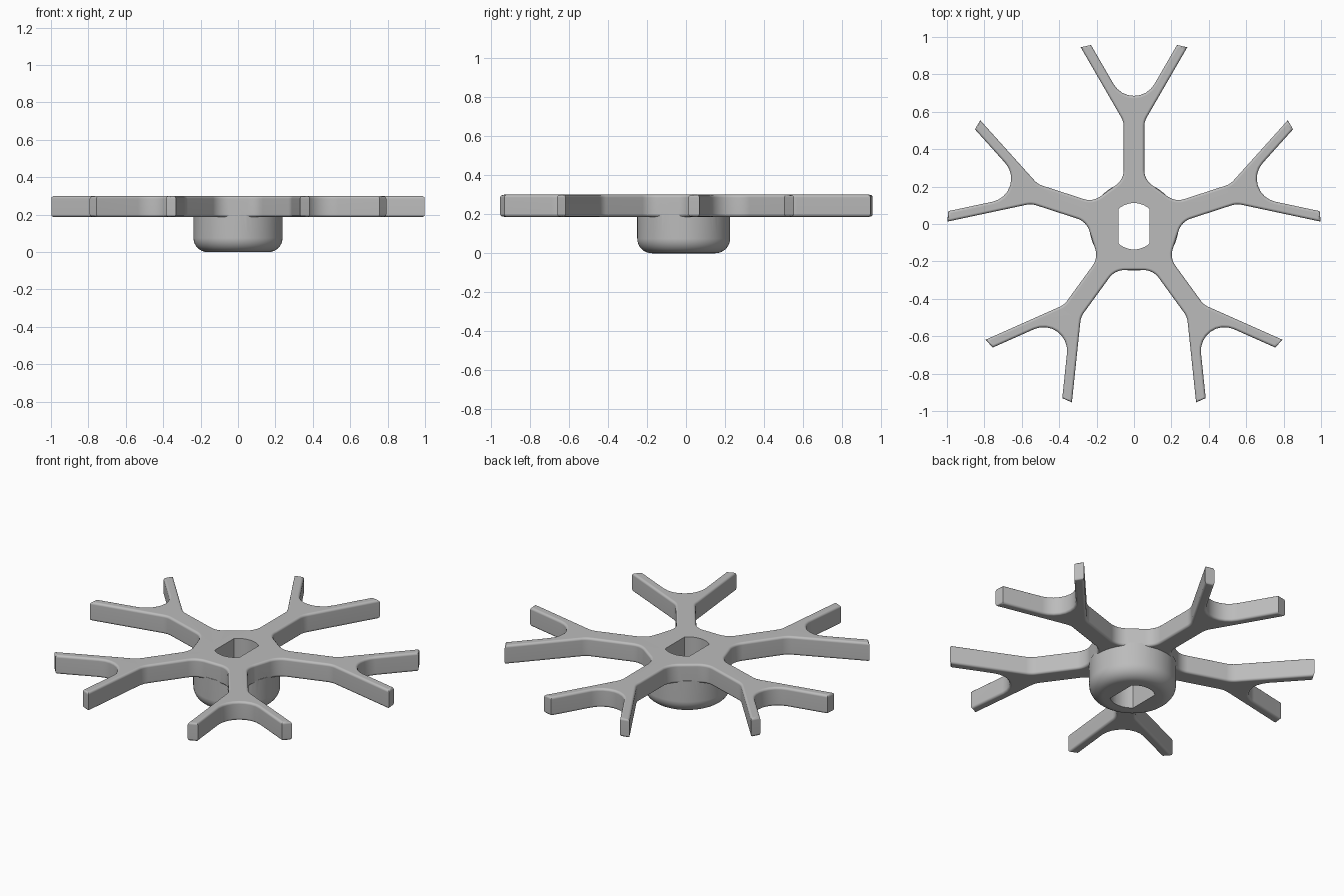
import bpy, bmesh
from math import radians, sin, cos, tan, asin, sqrt, pi
from mathutils import Vector, Matrix

if "Cube" in bpy.data.objects:
    bpy.data.objects.remove(bpy.data.objects["Cube"], do_unlink=True)

CENTRE_Y = -0.012
BOTTOM, TOP = 0.187, 0.30

grey = bpy.data.materials.new("plain grey")
grey.use_nodes = True
colour = (0.5, 0.5, 0.5, 1)
grey.diffuse_color = colour
grey.node_tree.nodes["Principled BSDF"].inputs["Base Color"].default_value = colour


def fillet(corners, steps=8):
    """Round each (point, radius) corner of a closed polygon."""
    out = []
    for i, (p, r) in enumerate(corners):
        if r == 0:
            out.append(p)
            continue
        a = (corners[i - 1][0] - p).normalized()
        b = (corners[(i + 1) % len(corners)][0] - p).normalized()
        half = a.angle(b) / 2
        centre = p + (a + b).normalized() * r / sin(half)
        start = p + a * r / tan(half) - centre
        end = p + b * r / tan(half) - centre
        turn = start.angle_signed(end)
        for k in range(steps + 1):
            out.append(centre + Matrix.Rotation(-turn * k / steps, 2) @ start)
    return out


def new_object(name, bm):
    bmesh.ops.recalc_face_normals(bm, faces=bm.faces)
    mesh = bpy.data.meshes.new(name)
    bm.to_mesh(mesh)
    bm.free()
    mesh.materials.append(grey)
    ob = bpy.data.objects.new(name, mesh)
    ob.location.y = CENTRE_Y
    bpy.context.collection.objects.link(ob)
    return ob


def extrude_outline(points, z0, z1):
    bm = bmesh.new()
    face = bm.faces.new([bm.verts.new((p.x, p.y, z0)) for p in points])
    ext = bmesh.ops.extrude_face_region(bm, geom=[face])
    top = [g for g in ext["geom"] if isinstance(g, bmesh.types.BMVert)]
    bmesh.ops.translate(bm, verts=top, vec=(0, 0, z1 - z0))
    return bm


# Five forked arms, as one rounded outline
half_arm = [((0.25, 0.055), 0.1), ((0.559, 0.055), 0.1),
            ((0.957, 0.285), 0), ((0.969, 0.23), 0)]
arm = [((u, -v), r) for (u, v), r in half_arm]
arm += [((0.571, 0), 0.126)] + half_arm[::-1]
corners = []
for i in range(5):
    rot = Matrix.Rotation(radians(90 + 72 * i), 2)
    corners += [(rot @ Vector(p), r) for p, r in arm]
bm = extrude_outline(fillet(corners), BOTTOM, TOP)
bmesh.ops.recalc_face_normals(bm, faces=bm.faces)
rims = [e for e in bm.edges if abs(e.verts[0].co.z - e.verts[1].co.z) < 1e-5]
bmesh.ops.bevel(bm, geom=rims, offset=0.014, segments=3, profile=0.5,
                affect='EDGES', clamp_overlap=True)
star = new_object("forked_arms", bm)

# Round hub with a softened lower edge
R, SOFT = 0.238, 0.075
profile = [(0, 0)] + [(R - SOFT + SOFT * sin(k * pi / 16), SOFT - SOFT * cos(k * pi / 16))
                      for k in range(9)] + [(R, 0.203), (0, 0.203)]
bm = bmesh.new()
verts = [bm.verts.new((x, 0, z)) for x, z in profile]
edges = [bm.edges.new(pair) for pair in zip(verts, verts[1:])]
bmesh.ops.spin(bm, geom=verts + edges, cent=(0, 0, 0), axis=(0, 0, 1),
               angle=2 * pi, steps=64)
bmesh.ops.remove_doubles(bm, verts=bm.verts, dist=1e-5)
hub = new_object("hub", bm)

# Shaft hole with two flat sides
HOLE_R, FLAT = 0.124, 0.082
span = asin(FLAT / HOLE_R)
arc = [Vector((HOLE_R * sin(t), HOLE_R * cos(t)))
       for t in [span - 2 * span * k / 12 for k in range(13)]]
hole = new_object("shaft_hole_cutter", extrude_outline(arc + [-p for p in arc], -0.1, 0.5))

# Join the hub, cut the hole and smooth the result
bpy.context.view_layer.objects.active = star
for tool, operation in ((hub, 'UNION'), (hole, 'DIFFERENCE')):
    mod = star.modifiers.new(tool.name, 'BOOLEAN')
    mod.object, mod.operation, mod.solver = tool, operation, 'EXACT'
    bpy.ops.object.modifier_apply(modifier=mod.name)
    bpy.data.objects.remove(tool, do_unlink=True)
star.name = "forked_arms_and_hub"
bpy.ops.object.select_all(action='DESELECT')
star.select_set(True)
bpy.ops.object.shade_smooth_by_angle(angle=radians(35))
weighted = star.modifiers.new("flat_face_normals", 'WEIGHTED_NORMAL')
weighted.keep_sharp = True
